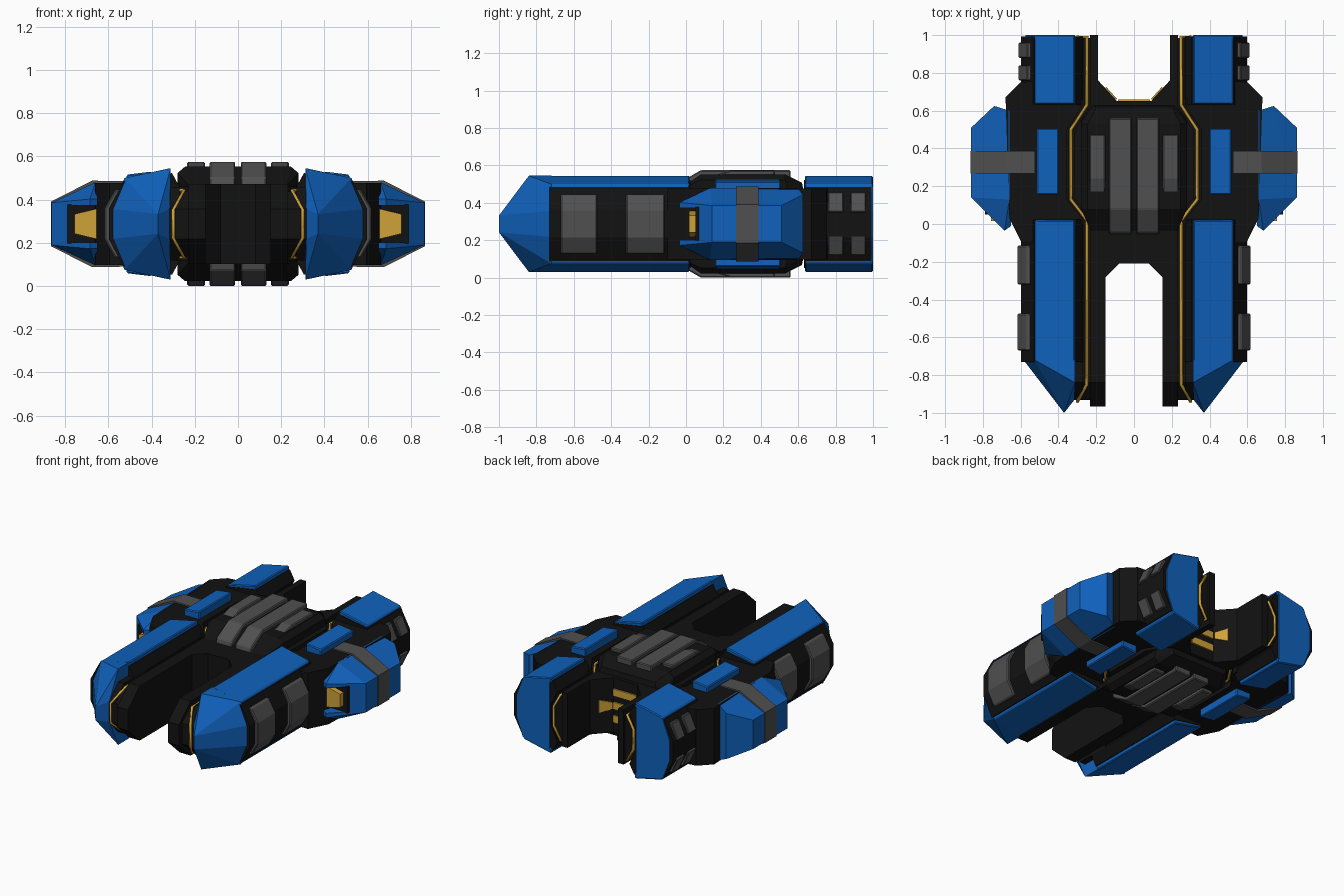
import bpy, bmesh

if "Cube" in bpy.data.objects:
    bpy.data.objects.remove(bpy.data.objects["Cube"])

C = 0.2875  # mid height: every part is modelled around this plane


def material(name, rgb):
    m = bpy.data.materials.new(name)
    m.diffuse_color = (*rgb, 1)
    m.use_nodes = True
    m.node_tree.nodes["Principled BSDF"].inputs["Base Color"].default_value = m.diffuse_color
    return m


BLACK = material("black", (0.006, 0.006, 0.006))
BLUE = material("blue", (0.005, 0.12, 0.5))
GREY = material("dark_grey", (0.08, 0.08, 0.08))
GOLD = material("gold", (0.62, 0.36, 0.04))


def finish(name, bm, mat, mirror="", bevel=0):
    bmesh.ops.recalc_face_normals(bm, faces=bm.faces)
    me = bpy.data.meshes.new(name)
    bm.to_mesh(me)
    bm.free()
    if mat:
        me.materials.append(mat)
    ob = bpy.data.objects.new(name, me)
    ob.location.z = C
    bpy.context.collection.objects.link(ob)
    if bevel:
        b = ob.modifiers.new("bevel", "BEVEL")
        b.width, b.segments = bevel, 1
    if mirror:
        m = ob.modifiers.new("mirror", "MIRROR")
        m.use_axis = ("x" in mirror, False, "z" in mirror)
        m.use_mirror_merge = False
    return ob


def loft(name, rings, mat, mirror="", bevel=0):
    bm = bmesh.new()
    rows = [[bm.verts.new(p) for p in r] for r in rings]
    n = len(rows[0])
    for a, b in zip(rows, rows[1:]):
        for i in range(n):
            j = (i + 1) % n
            bm.faces.new((a[i], a[j], b[j], b[i]))
    bm.faces.new(rows[0])
    bm.faces.new(rows[-1])
    return finish(name, bm, mat, mirror, bevel)


def along_y(name, sec, y0, y1, mat, mirror="x", bevel=0):
    return loft(name, [[(x, y, h) for x, h in sec] for y in (y0, y1)], mat, mirror, bevel)


def along_x(name, prof, x0, x1, mat, mirror="xz", bevel=0):
    return loft(name, [[(x, y, h) for y, h in prof] for x in (x0, x1)], mat, mirror, bevel)


def slab(name, plan, t, front, mat, mirror=""):
    # plan outline extruded in height, with the forward ends chamfered
    levels = ((-t, -0.84), (-0.07, front), (0.07, front), (t, -0.84))
    return loft(name, [[(x, max(y, f), h) for x, y in plan] for h, f in levels], mat, mirror)


def hull(name, pts, mat, mirror="", zsym=False, xsym=False):
    if zsym:
        pts = pts + [(x, y, -h) for x, y, h in pts]
    if xsym:
        pts = pts + [(-x, y, h) for x, y, h in pts]
    bm = bmesh.new()
    vs = [bm.verts.new(p) for p in pts]
    r = bmesh.ops.convex_hull(bm, input=vs)
    junk = [v for v in set(r["geom_interior"] + r["geom_unused"]) if isinstance(v, bmesh.types.BMVert)]
    bmesh.ops.delete(bm, geom=junk, context="VERTS")
    return finish(name, bm, mat, mirror)


def box(name, x, y, h, mat, mirror=""):
    return hull(name, [(a, b, c) for a in x for b in y for c in h], mat, mirror)


def both(half):
    return half + [(-x, y) for x, y in reversed(half)]


def sym(half):
    return half + [(x, -h) for x, h in reversed(half)]


# Black hull: groove floor, raised inner rails with bridge, raised shoulders
slab("hull_core", both([(0.08, -0.2), (0.16, -0.28), (0.16, -0.95), (0.31, -0.95), (0.33, -0.74),
                        (0.55, -0.72), (0.55, -0.08), (0.65, 0.04), (0.65, 0.64), (0.55, 0.75),
                        (0.55, 0.985), (0.2, 0.985), (0.2, 0.76), (0.09, 0.645)]), 0.15, -0.932, BLACK)
slab("inner_rails_and_bridge", both([(0.08, -0.21), (0.15, -0.28), (0.15, -0.965), (0.232, -0.965),
                                     (0.232, 0.03), (0.315, 0.135), (0.315, 0.495), (0.232, 0.625),
                                     (0.232, 1.0), (0.19, 1.0), (0.19, 0.76), (0.09, 0.65)]),
     0.185, -0.965, BLACK)
slab("shoulder", [(0.27, 0.0), (0.27, 0.025), (0.355, 0.13), (0.355, 0.5), (0.27, 0.63), (0.27, 0.66),
                  (0.5, 0.76), (0.6, 0.75), (0.68, 0.67), (0.66, 0.03), (0.595, -0.1), (0.5, -0.1)],
     0.19, -0.9, BLACK, "x")
slab("outer_groove_wall", [(0.27, -0.96), (0.32, -0.96), (0.32, -0.6), (0.27, -0.6)],
     0.17, -0.932, BLACK, "x")

# Black booms, fore and aft
boom = sym([(0.32, 0.07), (0.27, 0.17), (0.305, 0.235), (0.53, 0.197), (0.597, 0.072)])
along_y("front_boom", boom, -0.73, 0.025, BLACK)
along_y("rear_boom", boom, 0.63, 0.993, BLACK)

# Blue armour plates, rear caps and pointed noses
plate = [(0.31, 0.225), (0.315, 0.2575), (0.522, 0.2125), (0.527, 0.185)]
along_y("front_armour_plate", plate, -0.73, 0.02, BLUE, "xz", 0.006)
along_y("rear_armour_plate", plate, 0.635, 1.0, BLUE, "xz", 0.006)
along_y("middle_armour_plate", [(0.4, 0.18), (0.4, 0.242), (0.515, 0.228), (0.515, 0.18)],
        0.155, 0.505, BLUE, "xz", 0.006)
along_y("rear_cap", sym([(0.325, 0.24), (0.525, 0.2), (0.575, 0.07)]), 0.98, 1.0, BLUE)
hull("boom_nose", [(0.312, -0.72, 0.2575), (0.312, -0.84, 0.2575), (0.525, -0.72, 0.2125),
                   (0.585, -0.72, 0.07), (0.37, -1.0, 0.045), (0.315, -0.93, 0.07)],
     BLUE, "x", zsym=True)

# Grey side panels
panel = sym([(0.54, 0.158), (0.568, 0.158), (0.617, 0.072)])
for i, (a, b) in enumerate([(-0.67, -0.475), (-0.32, -0.115)]):
    along_y(f"side_panel_{i + 1}", panel, a, b, GREY, "x", 0.006)
small = [(0.54, 0.165), (0.565, 0.168), (0.612, 0.065), (0.57, 0.055)]
for i, (a, b) in enumerate([(0.76, 0.84), (0.88, 0.96)]):
    along_y(f"rear_side_panel_{i + 1}", small, a, b, GREY, "xz", 0.004)

# Side pods with front intake, gold insert and grey wrapping band
cutter = box("intake_cutter", (0.5, 0.785), (-0.3, 0.07), (-0.085, 0.085), None)
cutter.hide_render = True
cutter.display_type = "WIRE"
pod = hull("side_pod", [(0.66, 0.13, 0.192), (0.66, 0.6, 0.192), (0.74, 0.625, 0.155),
                        (0.862, 0.51, 0.098), (0.862, 0.14, 0.098), (0.685, -0.035, 0.115),
                        (0.65, -0.01, 0.115)], BLUE, zsym=True)
cut = pod.modifiers.new("intake", "BOOLEAN")
cut.operation, cut.object, cut.solver = "DIFFERENCE", cutter, "EXACT"
mir = pod.modifiers.new("mirror", "MIRROR")
mir.use_mirror_merge = False
box("intake_back", (0.6, 0.79), (0.05, 0.1), (-0.09, 0.09), BLACK, "x")
hull("intake_insert", [(x, y, h) for y in (0.015, 0.08) for x, h in ((0.655, 0.07), (0.757, 0.045))],
     GOLD, "x", zsym=True)
along_y("pod_band", sym([(0.525, 0.198), (0.675, 0.2), (0.866, 0.103)]), 0.268, 0.387, GREY)

# Central deck with grey bars, above and below
hull("central_deck", [(0.22, -0.06, 0.17), (0.28, 0.08, 0.17), (0.28, 0.08, 0.235), (0.245, 0.08, 0.265),
                      (0.245, 0.53, 0.265), (0.28, 0.53, 0.235), (0.28, 0.55, 0.17), (0.22, 0.63, 0.17),
                      (0.2, 0.62, 0.22)], BLACK, "z", xsym=True)
along_x("inner_deck_bar", [(-0.055, 0.17), (-0.045, 0.215), (0.08, 0.2875), (0.56, 0.2875), (0.56, 0.22)],
        0.013, 0.132, GREY, bevel=0.006)
along_x("outer_deck_bar", [(0.15, 0.23), (0.155, 0.26), (0.24, 0.2865), (0.475, 0.2865), (0.475, 0.23)],
        0.152, 0.235, GREY, bevel=0.006)

# Gold exhaust slots on the rear of the bridge
for nm, h in (("upper", 0.09), ("middle", 0.0), ("lower", -0.09)):
    box(f"{nm}_exhaust_slot", (-0.085, 0.085), (0.63, 0.66), (h - 0.024, h + 0.024), GOLD)
hull("exhaust_side_slot", [(0.09, 0.662, 0.022), (0.147, 0.725, 0.045), (0.11, 0.65, 0.022),
                           (0.165, 0.71, 0.045)], GOLD, "x", zsym=True)

# Gold pinstripe: one closed loop per side over the top, rear, underside and front
run = [(0.25, -0.85), (0.25, 0.02), (0.335, 0.13), (0.335, 0.5), (0.25, 0.63), (0.25, 0.99)]
upper = [(0.3, -0.94, 0.065)] + [(x, y, 0.155) for x, y in run] + [(0.3, 0.99, 0.065)]
loop = upper + [(x, y, -h) for x, y, h in reversed(upper)]
for side, s in (("right", 1), ("left", -1)):
    cu = bpy.data.curves.new(f"{side}_gold_stripe", "CURVE")
    cu.dimensions = "3D"
    cu.bevel_depth, cu.bevel_resolution = 0.009, 0
    sp = cu.splines.new("POLY")
    sp.points.add(len(loop) - 1)
    for p, (x, y, h) in zip(sp.points, loop):
        p.co = (s * x, y, h, 1)
    sp.use_cyclic_u = True
    cu.materials.append(GOLD)
    ob = bpy.data.objects.new(f"{side}_gold_stripe", cu)
    ob.location.z = C
    bpy.context.collection.objects.link(ob)
